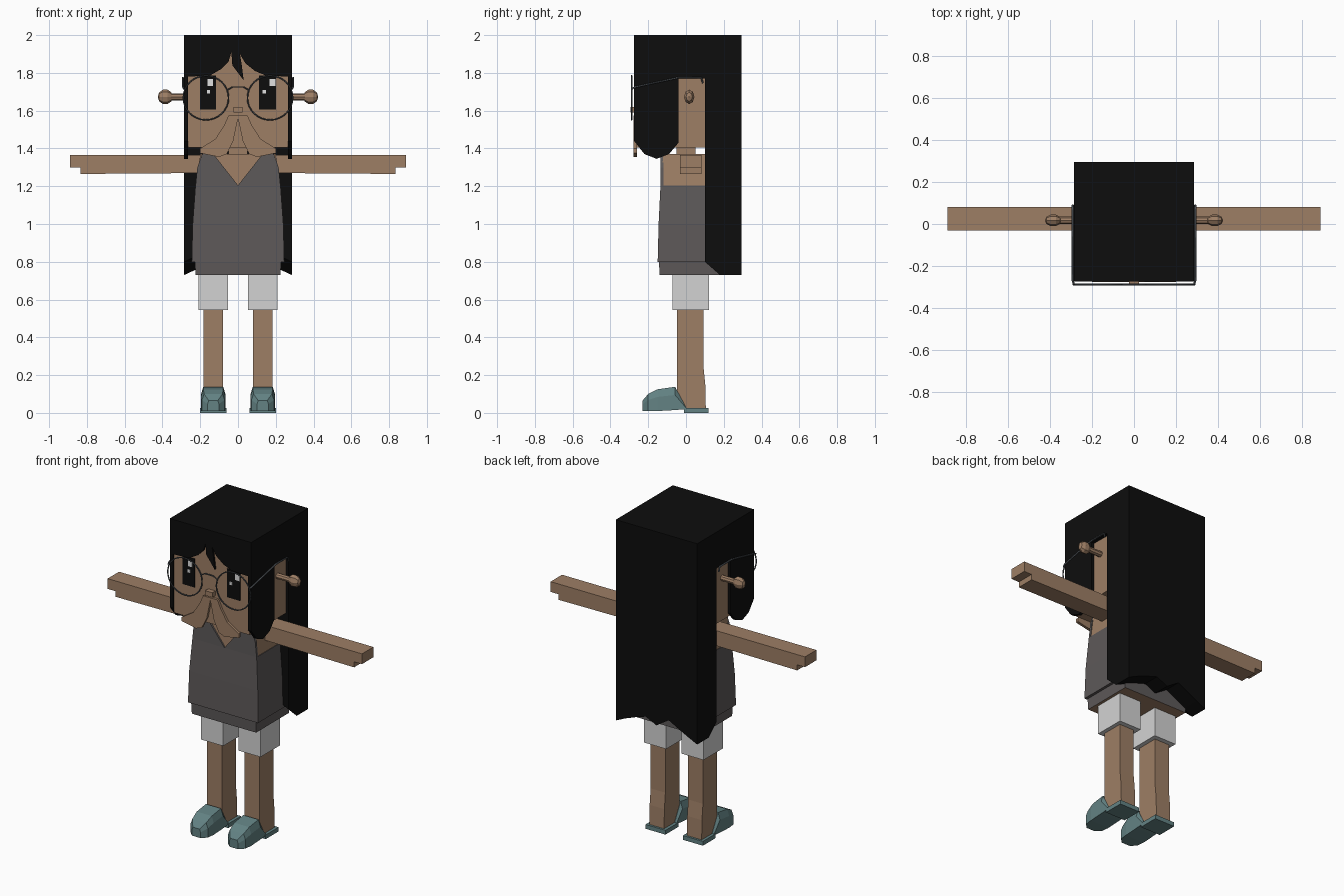
import bpy, bmesh, math
from mathutils import Vector, Matrix

cube = bpy.data.objects.get("Cube")
if cube:
    bpy.data.objects.remove(cube, do_unlink=True)


def material(name, r, g, b):
    m = bpy.data.materials.new(name)
    m.use_nodes = True
    m.diffuse_color = (r, g, b, 1)
    node = next(n for n in m.node_tree.nodes if n.type == 'BSDF_PRINCIPLED')
    node.inputs["Base Color"].default_value = (r, g, b, 1)
    node.inputs["Roughness"].default_value = 0.8
    return m


SKIN = material("skin brown", 0.34, 0.21, 0.13)
BLACK = material("hair black", 0.004, 0.004, 0.004)
SHIRT = material("shirt grey", 0.11, 0.10, 0.10)
SHORTS = material("shorts light grey", 0.65, 0.65, 0.65)
SHOE = material("shoe teal", 0.125, 0.225, 0.23)
METAL = material("glasses grey", 0.07, 0.08, 0.09)
WHITE = material("eye white", 0.75, 0.75, 0.75)


def finish(name, bm, *mats):
    bmesh.ops.recalc_face_normals(bm, faces=bm.faces[:])
    mesh = bpy.data.meshes.new(name)
    bm.to_mesh(mesh)
    bm.free()
    for m in mats:
        mesh.materials.append(m)
    ob = bpy.data.objects.new(name, mesh)
    bpy.context.collection.objects.link(ob)
    return ob


def loft(name, rings, *mats):
    """Skin a row of equal-length point rings and cap both ends."""
    bm = bmesh.new()
    vs = [[bm.verts.new(p) for p in ring] for ring in rings]
    n = len(vs[0])
    for a, b in zip(vs, vs[1:]):
        for i in range(n):
            j = (i + 1) % n
            bm.faces.new((a[i], a[j], b[j], b[i]))
    bm.faces.new(vs[0])
    bm.faces.new(vs[-1])
    return finish(name, bm, *mats)


def prism(name, axis, pts, a, b, mat):
    """Extrude a 2D outline along x (outline in y,z) or y (outline in x,z)."""
    place = (lambda u, v, t: (t, u, v)) if axis == 'x' else (lambda u, v, t: (u, t, v))
    return loft(name, [[place(u, v, t) for u, v in pts] for t in (a, b)], mat)


def rect(x0, x1, y0, y1):
    return [(x0, y0), (x1, y0), (x1, y1), (x0, y1)]


def box(name, x0, x1, y0, y1, z0, z1, mat):
    return prism(name, 'y', rect(x0, x1, z0, z1), y0, y1, mat)


def wire(name, pts, radius, cyclic=False):
    cu = bpy.data.curves.new(name, 'CURVE')
    cu.dimensions = '3D'
    cu.bevel_depth = radius
    cu.bevel_resolution = 1
    sp = cu.splines.new('POLY')
    sp.points.add(len(pts) - 1)
    for p, co in zip(sp.points, pts):
        p.co = (*co, 1)
    sp.use_cyclic_u = cyclic
    cu.use_fill_caps = True
    cu.materials.append(METAL)
    bpy.context.collection.objects.link(bpy.data.objects.new(name, cu))


# Head, neck and nose
box("head", -0.265, 0.265, -0.262, 0.1, 1.405, 1.96, SKIN)
box("neck", -0.05, 0.05, -0.05, 0.05, 1.35, 1.42, SKIN)
box("nose", -0.025, 0.025, -0.293, -0.26, 1.59, 1.62, SKIN)

# Drooping cheek flaps around the mouth
half = [(0.05, 1.575), (0.075, 1.52), (0.12, 1.45), (0.2, 1.4), (0.2, 1.375),
        (0.1, 1.355), (0.06, 1.37), (0.025, 1.44)]
flap = half + [(0, 1.56)] + [(-x, z) for x, z in reversed(half)]
prism("cheek_flaps", 'y', flap, -0.277, -0.26, SKIN)

# Hair: cap, fringe and long back with a ragged hem
box("hair_cap", -0.285, 0.285, -0.275, 0.2, 1.95, 2.0, BLACK)
fringe = [(-0.285, 2), (-0.285, 1.78), (-0.15, 1.785), (-0.09, 1.82), (-0.05, 1.86),
          (-0.035, 1.91), (-0.03, 1.84), (0.03, 1.76), (0.02, 1.84), (0.01, 1.9),
          (0.04, 1.85), (0.09, 1.81), (0.15, 1.785), (0.285, 1.78), (0.285, 2)]
prism("hair_fringe", 'y', fringe, -0.275, -0.261, BLACK)
hem = [(-0.285, 0.73), (-0.22, 0.76), (-0.085, 0.83), (0, 0.775),
       (0.075, 0.81), (0.14, 0.79), (0.22, 0.76), (0.285, 0.73)]
loft("long_back_hair", [[(x, 0.1, 2), (x, 0.1, z + 0.07), (x, 0.18, z),
                         (x, 0.295, z), (x, 0.295, 2)] for x, z in hem], BLACK)

# Torso: tapered shirt, skin shoulders and a V-necked front
def ring(z, w, front, back):
    return [(x, y, z) for x, y in rect(-w, w, front, back)]

shirt = loft("shirt", [ring(0.8, 0.245, -0.15, 0.19), ring(1.0, 0.24, -0.145, 0.18),
                       ring(1.205, 0.225, -0.135, 0.17)], SHIRT)
loft("shoulders", [ring(1.2, 0.222, -0.127, 0.14), ring(1.37, 0.2, -0.122, 0.12)], SKIN)
band = loft("shirt_hem", [ring(0.73, 0.225, -0.14, 0.19), ring(0.805, 0.228, -0.143, 0.19)],
            SHIRT, SKIN)
for f in band.data.polygons:
    f.material_index = 1 if f.normal.z < -0.9 else 0
neckline = [(-0.225, 1.2), (0.225, 1.2), (0.215, 1.3), (0.19, 1.37), (0.13, 1.37),
            (0, 1.205), (-0.13, 1.37), (-0.19, 1.37), (-0.215, 1.3)]
prism("shirt_neckline", 'y', neckline, -0.135, -0.12, SHIRT)

# Eyes with highlights
for name, x0, x1, big, small in (("right_eye", -0.2, -0.116, -0.162, -0.164),
                                 ("left_eye", 0.11, 0.2, 0.168, 0.13)):
    box(name, x0, x1, -0.267, -0.26, 1.605, 1.785, BLACK)
    box(name + "_highlight", big, big + 0.03, -0.27, -0.264, 1.73, 1.768, WHITE)
    box(name + "_glint", small, small + 0.017, -0.27, -0.264, 1.69, 1.71, WHITE)

# Glasses bridge
wire("glasses_bridge", [(-0.055, -0.288, 1.71), (-0.03, -0.288, 1.725),
                        (0.03, -0.288, 1.725), (0.055, -0.288, 1.71)], 0.004)

# Paired parts
for s, side in ((-1, "right"), (1, "left")):
    # Side hair with a pointed lock in front of the ear
    lock = [(-0.275, 2), (-0.275, 1.44), (-0.22, 1.37), (-0.155, 1.345), (-0.09, 1.37),
            (-0.04, 1.43), (-0.04, 1.77), (0.11, 1.77), (0.11, 2)]
    prism(side + "_side_hair", 'x', lock, s * 0.264, s * 0.285, BLACK)

    # Ear: stalk with a faceted knob
    bm = bmesh.new()
    turn = Matrix.Rotation(math.pi / 2, 4, 'Y')
    bmesh.ops.create_cone(bm, cap_ends=True, segments=8, radius1=0.018, radius2=0.018, depth=0.12,
                          matrix=Matrix.Translation((s * 0.31, 0.017, 1.673)) @ turn)
    bmesh.ops.create_uvsphere(bm, u_segments=8, v_segments=5, radius=0.04,
                              matrix=Matrix.Translation((s * 0.385, 0.017, 1.673))
                              @ Matrix.Diagonal((1, 0.72, 1, 1)) @ turn)
    finish(side + "_ear", bm, SKIN)

    # Glasses lens rim and temple
    rim = [(s * 0.17 + 0.12 * math.cos(a), -0.288, 1.668 + 0.117 * math.sin(a))
           for a in (math.tau * i / 32 for i in range(32))]
    wire(side + "_glasses_rim", rim, 0.004, True)
    wire(side + "_glasses_temple", [(s * 0.286, -0.288, 1.715), (s * 0.292, -0.27, 1.725),
                                    (s * 0.292, -0.04, 1.775), (s * 0.292, 0.08, 1.775),
                                    (s * 0.292, 0.09, 1.745)], 0.005)

    # Arm with a stepped hand tip
    arm = [(0.18, 1.27), (0.835, 1.265), (0.835, 1.3), (0.89, 1.3), (0.89, 1.365), (0.18, 1.365)]
    prism(side + "_arm", 'y', [(s * x, z) for x, z in arm], -0.032, 0.082, SKIN)

    # Shorts leg and bare leg
    xs = sorted((s * 0.053, s * 0.208))
    box(side + "_shorts", *xs, -0.072, 0.122, 0.545, 0.74, SHORTS)
    leg = [(-0.047, 0.56), (-0.047, 0.02), (0.105, 0.02), (0.102, 0.15), (0.092, 0.25), (0.092, 0.56)]
    prism(side + "_leg", 'x', leg, s * 0.08, s * 0.183, SKIN)

    # Shoe: rounded toe plus flat heel sole
    c = s * 0.131
    rows = [(-0.23, 0.03, 0.01, 0.065), (-0.2, 0.06, 0.01, 0.1), (-0.15, 0.066, 0.01, 0.125),
            (-0.058, 0.066, 0.015, 0.138), (0.0, 0.066, 0.02, 0.03)]
    toe = []
    for y, w, low, top in rows:
        mid = low + (top - low) * 0.65
        toe.append([(c - w, y, low), (c + w, y, low), (c + w, y, mid),
                    (c + w * 0.8, y, top), (c - w * 0.8, y, top), (c - w, y, mid)])
    loft(side + "_shoe", toe, SHOE)
    box(side + "_shoe_heel", c - 0.07, c + 0.07, -0.01, 0.118, 0.0, 0.027, SHOE)
